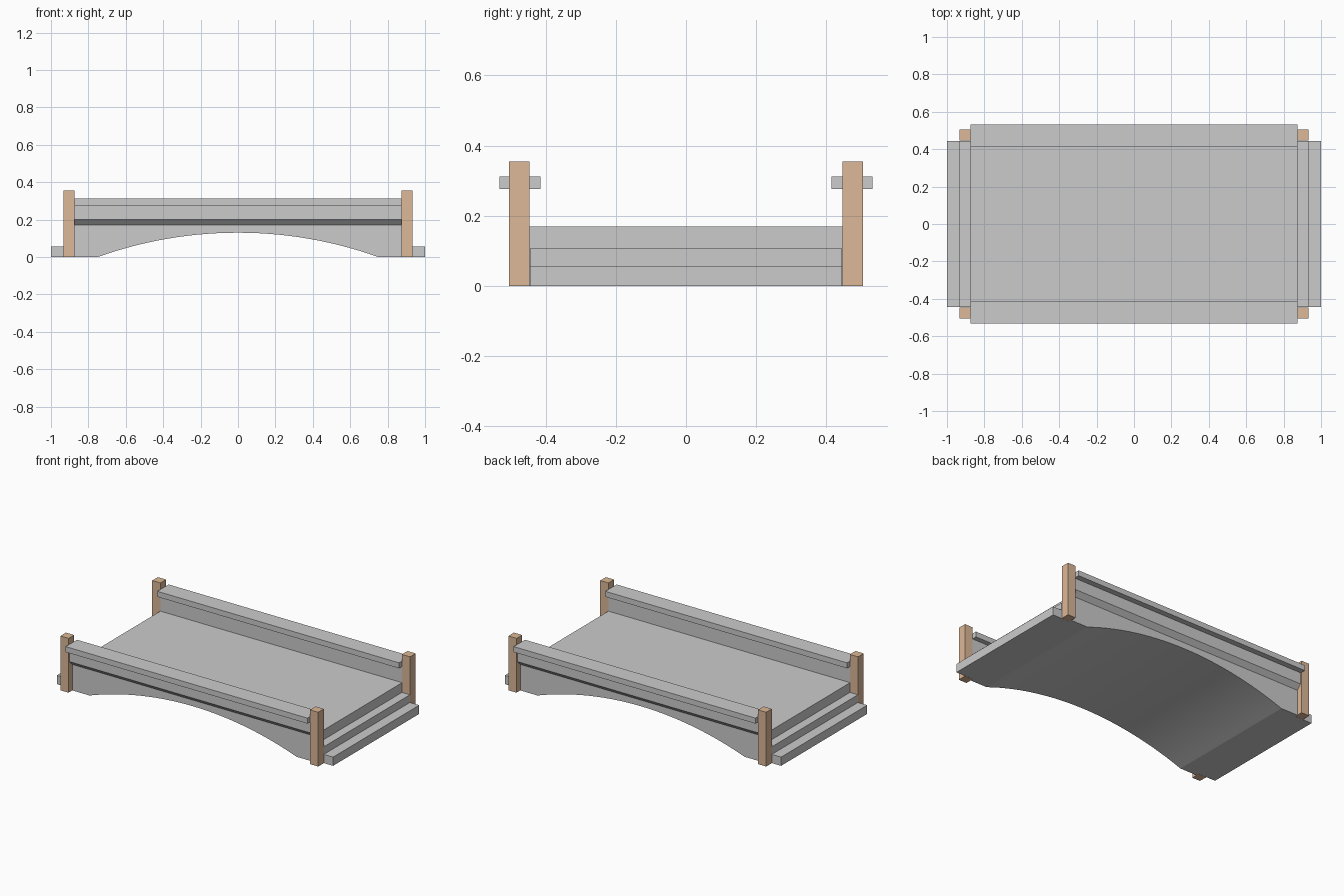
import bpy, math
from mathutils import Vector

if "Cube" in bpy.data.objects:
    bpy.data.objects.remove(bpy.data.objects["Cube"])

wood = bpy.data.materials.new("post_wood")
wood.diffuse_color = (0.72, 0.48, 0.31, 1)
wood.use_nodes = True
wood.node_tree.nodes["Principled BSDF"].inputs["Base Color"].default_value = wood.diffuse_color


def prism(name, profile, axis, a, b, mat=None):
    """Extrude a profile along axis 'x' (profile is y,z) or 'y' (profile is x,z)."""
    def pt(p, t):
        return Vector((t, p[0], p[1])) if axis == 'x' else Vector((p[0], t, p[1]))
    n = len(profile)
    verts = [pt(p, a) for p in profile] + [pt(p, b) for p in profile]
    faces = [tuple(range(n)), tuple(range(2 * n - 1, n - 1, -1))]
    faces += [(i, i + n, (i + 1) % n + n, (i + 1) % n) for i in range(n)]
    # keep normals pointing outwards whatever the profile's winding
    area = sum(profile[i][0] * profile[(i + 1) % n][1]
               - profile[(i + 1) % n][0] * profile[i][1] for i in range(n))
    if (area > 0) == (axis == 'x'):
        faces = [f[::-1] for f in faces]
    me = bpy.data.meshes.new(name)
    me.from_pydata(verts, [], faces)
    ob = bpy.data.objects.new(name, me)
    bpy.context.collection.objects.link(ob)
    if mat:
        me.materials.append(mat)
    return ob


def box(name, x, y, z, mat=None):
    rect = [(x[0], z[0]), (x[1], z[0]), (x[1], z[1]), (x[0], z[1])]
    return prism(name, rect, 'y', y[0], y[1], mat)


# arched bridge body with flat deck
half, rise, seg = 0.75, 0.13, 28
R = (half ** 2 + rise ** 2) / (2 * rise)
ang = math.asin(half / R)
arch = [(R * math.sin(t), max(0, R * math.cos(t) - R + rise))
        for t in (-ang + 2 * ang * i / seg for i in range(seg + 1))]
outline = [(-0.875, 0)] + arch + [(0.875, 0), (0.875, 0.17), (-0.875, 0.17)]
body = prism("arched_deck", outline, 'y', -0.465, 0.465)
bpy.ops.object.select_all(action='DESELECT')
body.select_set(True)
bpy.context.view_layer.objects.active = body
bpy.ops.object.shade_smooth_by_angle(angle=math.radians(15))

for s, side in ((-1, "front"), (1, "back")):
    # parapet with sloped underside
    wall = [(0.447, 0.15), (0.465, 0.17), (0.495, 0.20), (0.495, 0.28), (0.447, 0.28)]
    prism(side + "_parapet", [(s * y, z) for y, z in wall], 'x', -0.875, 0.875)
    # handrail cap
    box(side + "_handrail", (-0.875, 0.875), sorted((s * 0.415, s * 0.532)), (0.276, 0.312))
    # corner posts
    for e, end in ((-1, "left"), (1, "right")):
        box(f"{side}_{end}_post", sorted((e * 0.874, e * 0.933)),
            sorted((s * 0.446, s * 0.504)), (0, 0.355), wood)

# two steps at each end
for e, end in ((-1, "left"), (1, "right")):
    steps = [(0.875, 0), (1.0, 0), (1.0, 0.057), (0.933, 0.057), (0.933, 0.107), (0.875, 0.107)]
    prism(end + "_steps", [(e * x, z) for x, z in steps], 'y', -0.445, 0.445)
